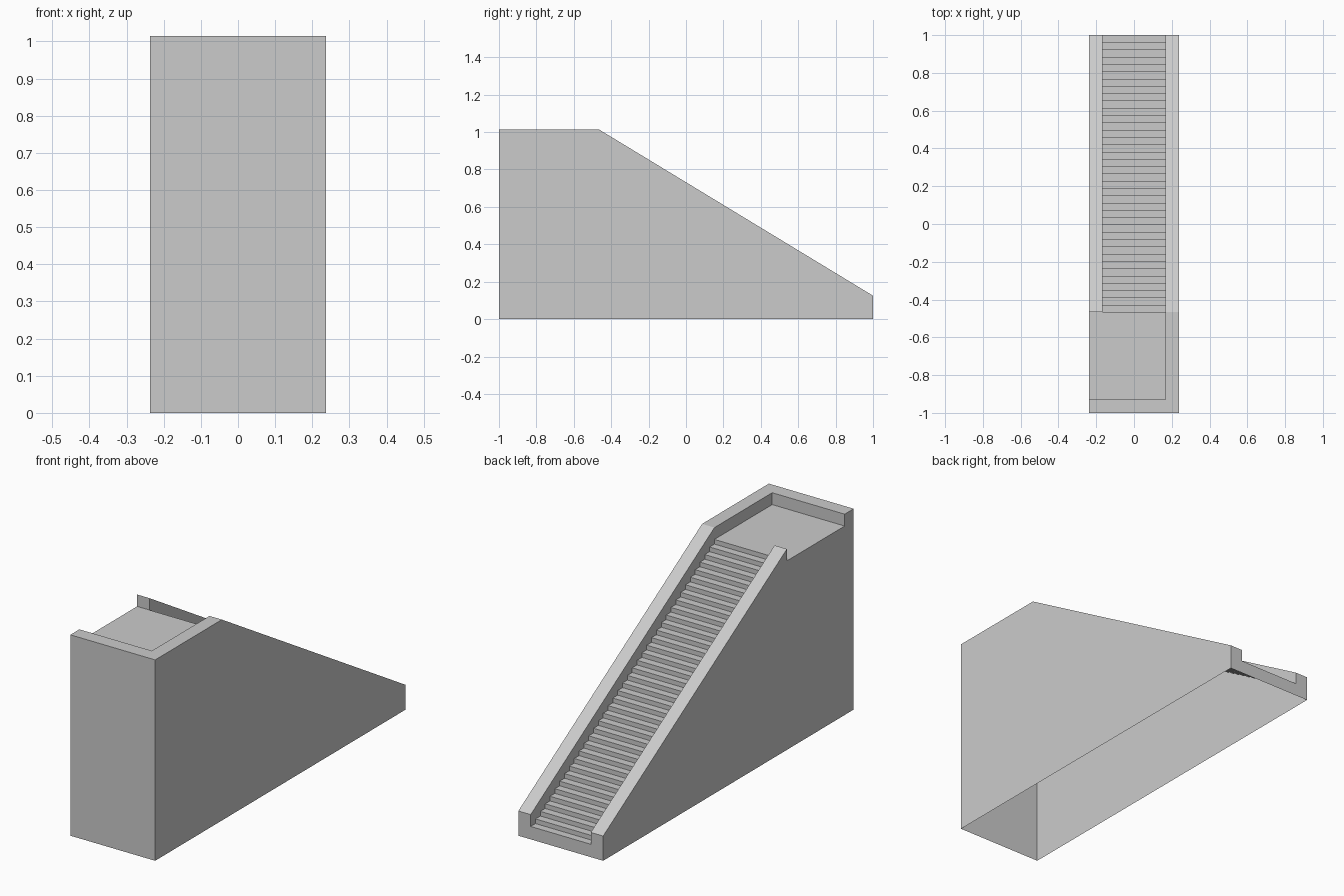
import bpy, bmesh
from mathutils import Vector

if "Cube" in bpy.data.objects:
    bpy.data.objects.remove(bpy.data.objects["Cube"])

W, WI = 0.237, 0.168          # outer and inner half widths
YB, YI = 0.467, 0.928         # landing edge and front parapet inner face (both at -y)
ZL, ZT, ZE = 0.955, 1.015, 0.125   # landing, parapet top, parapet height at the foot
N = 38                        # number of steps
RUN, RISE = (1 + YB) / N, (ZT - ZE) / N


def build(name, faces):
    """Make an object from (points, outward direction) polygons."""
    bm = bmesh.new()
    for pts, out in faces:
        f = bm.faces.new([bm.verts.new(p) for p in pts])
        f.normal_update()
        if f.normal.dot(Vector(out)) < 0:
            f.normal_flip()
    bmesh.ops.remove_doubles(bm, verts=bm.verts, dist=1e-5)
    me = bpy.data.meshes.new(name)
    bm.to_mesh(me)
    bm.free()
    ob = bpy.data.objects.new(name, me)
    bpy.context.collection.objects.link(ob)
    return ob


def side(x, prof):
    return [(x, y, z) for y, z in prof]


def strip(x0, x1, a, b):
    """Quad spanning x0..x1 between two (y, z) points."""
    return [(x0, *a), (x1, *a), (x1, *b), (x0, *b)]


# Stair profile from the landing edge down to the foot
stairs = [(-YB, ZL)]
for i in range(N):
    z = ZL - (i + 1) * RISE
    stairs += [(-YB + i * RUN, z), (-YB + (i + 1) * RUN, z)]
zf = stairs[-1][1]

# Hollow outer walls, open underneath
build("outer_walls", [
    (side(W, [(-1, 0), (1, 0), (1, ZE), (-YB, ZT), (-1, ZT)]), (1, 0, 0)),
    (side(-W, [(-1, 0), (1, 0), (1, ZE), (-YB, ZT), (-YB, ZL), (-YI, ZL),
               (-YI, ZT), (-1, ZT)]), (-1, 0, 0)),
    (strip(-W, W, (-1, 0), (-1, ZT)), (0, -1, 0)),
    ([(-W, 1, 0), (W, 1, 0), (W, 1, ZE), (WI, 1, ZE), (WI, 1, zf),
      (-WI, 1, zf), (-WI, 1, ZE), (-W, 1, ZE)], (0, 1, 0)),
])

# Staircase
build("staircase", [(strip(-WI, WI, a, b), (0, 1, 1))
                    for a, b in zip(stairs, stairs[1:])])

# Landing, open on the left
build("landing", [(strip(-W, WI, (-YI, ZL), (-YB, ZL)), (0, 0, 1))])

# Parapet around the landing and down both sides of the stairs
slope = ((-YB, ZT), (1, ZE))
build("parapet", [
    (strip(-W, -WI, *slope), (0, 0, 1)),
    (strip(WI, W, *slope), (0, 0, 1)),
    (strip(WI, W, (-YI, ZT), (-YB, ZT)), (0, 0, 1)),
    ([(-W, -1, ZT), (W, -1, ZT), (W, -YI, ZT), (WI, -YI, ZT), (-W, -YI, ZT)], (0, 0, 1)),
    (strip(-W, WI, (-YI, ZL), (-YI, ZT)), (0, 1, 0)),
    (strip(-W, -WI, (-YB, ZL), (-YB, ZT)), (0, -1, 0)),
    (side(WI, [(-YI, ZL), (-YB, ZL), (-YB, ZT), (-YI, ZT)]), (-1, 0, 0)),
    (side(WI, stairs + [(1, ZE), (-YB, ZT)]), (-1, 0, 0)),
    (side(-WI, stairs + [(1, ZE), (-YB, ZT)]), (1, 0, 0)),
])
